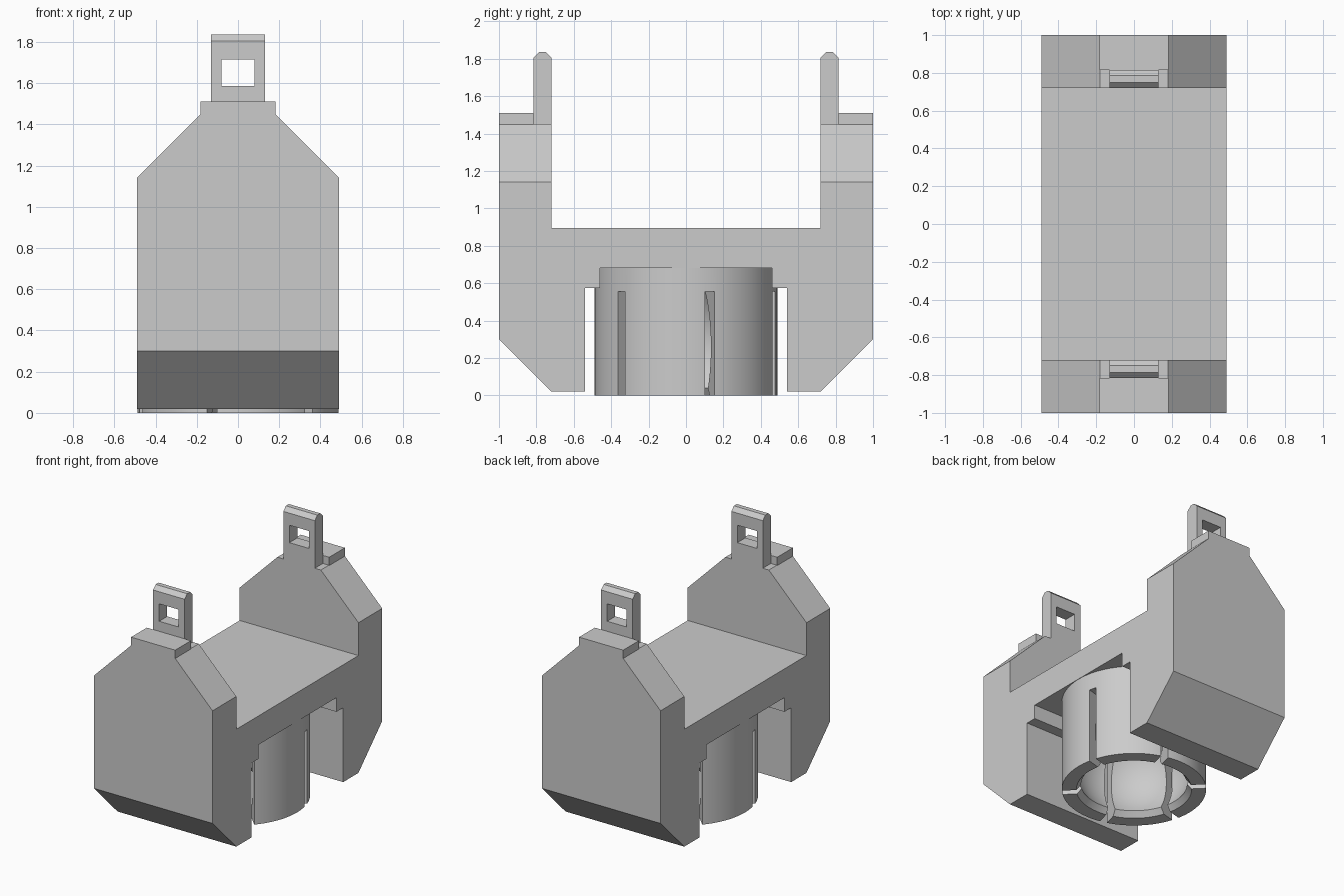
import bpy, bmesh
from math import radians, sin, cos, pi
from mathutils import Matrix, Vector

cube = bpy.data.objects.get("Cube")
if cube:
    bpy.data.objects.remove(cube, do_unlink=True)

grey = bpy.data.materials.new("light grey plastic")
grey.use_nodes = True
grey.diffuse_color = (0.6, 0.6, 0.6, 1)
grey.node_tree.nodes["Principled BSDF"].inputs["Base Color"].default_value = (0.6, 0.6, 0.6, 1)


def finish(name, bm):
    bmesh.ops.recalc_face_normals(bm, faces=bm.faces)
    mesh = bpy.data.meshes.new(name)
    bm.to_mesh(mesh)
    bm.free()
    mesh.materials.append(grey)
    ob = bpy.data.objects.new(name, mesh)
    bpy.context.collection.objects.link(ob)
    return ob


def prism(profile, half_width):
    """Extrude a (y, z) outline across x."""
    bm = bmesh.new()
    face = bm.faces.new([bm.verts.new((-half_width, y, z)) for y, z in profile])
    out = bmesh.ops.extrude_face_region(bm, geom=[face])["geom"]
    verts = [v for v in out if isinstance(v, bmesh.types.BMVert)]
    bmesh.ops.translate(bm, verts=verts, vec=(2 * half_width, 0, 0))
    return bm


def box(name, lo, hi, turn=0):
    lo, hi = Vector(lo), Vector(hi)
    bm = bmesh.new()
    bmesh.ops.create_cube(bm, size=1)
    bmesh.ops.transform(bm, verts=bm.verts, matrix=Matrix.Rotation(turn, 4, 'Z')
                        @ Matrix.Translation((lo + hi) / 2)
                        @ Matrix.Diagonal((*(hi - lo), 1)))
    return finish(name, bm)


def cut(ob, cutters):
    """Subtract the cutters, bake the result and remove them."""
    for c in cutters:
        mod = ob.modifiers.new("cut", 'BOOLEAN')
        mod.operation, mod.solver, mod.object = 'DIFFERENCE', 'EXACT', c
        c.hide_render = True
    graph = bpy.context.evaluated_depsgraph_get()
    mesh = bpy.data.meshes.new_from_object(ob.evaluated_get(graph))
    ob.modifiers.clear()
    ob.data = mesh
    for c in cutters:
        bpy.data.objects.remove(c, do_unlink=True)


# Saddle body: mirrored side outline, with sloped shoulders
W = 0.49
half = [(0.46, 0.68), (0.46, 0.575), (0.54, 0.575), (0.54, 0.02), (0.72, 0.02),
        (1, 0.3), (1, 1.45), (0.72, 1.45), (0.72, 0.895)]
bm = prism(half + [(-y, z) for y, z in reversed(half)], W)
for side in (-1, 1):
    bmesh.ops.bisect_plane(bm, geom=bm.verts[:] + bm.edges[:] + bm.faces[:], dist=1e-5,
                           plane_co=(side * W, 0, 1.14), plane_no=(side, 0, 1),
                           clear_outer=True)
    bmesh.ops.holes_fill(bm, edges=[e for e in bm.edges if e.is_boundary])
finish("saddle_body", bm)

# Top block and pierced latch tab on each tower
for label, s in (("front", -1), ("back", 1)):
    ys = sorted((s * 0.815, s))
    box(label + "_top_block", (-0.182, ys[0], 1.44), (0.182, ys[1], 1.51))
    outline = [(0.72, 1.44), (0.815, 1.44), (0.815, 1.805), (0.785, 1.835),
               (0.75, 1.835), (0.72, 1.805)]
    tab = finish(label + "_latch_tab", prism([(s * y, z) for y, z in outline], 0.13))
    ys = sorted((s * 0.6, s * 0.9))
    cut(tab, [box("window_cutter", (-0.08, ys[0], 1.585), (0.08, ys[1], 1.715))])

# Ball socket: lathed sleeve with a spherical hollow
R, mid = 0.42, 0.26
profile = [(0, 0.7), (0.488, 0.7), (0.488, 0), (0.39, 0)]
start, steps = radians(-31.6), 20
for i in range(steps + 1):
    a = start + (pi / 2 - start) * i / steps
    profile.append((max(R * cos(a), 0), mid + R * sin(a)))
bm = bmesh.new()
ring = [bm.verts.new((r, 0, z)) for r, z in profile]
edges = [bm.edges.new(pair) for pair in zip(ring, ring[1:])]
bmesh.ops.spin(bm, geom=ring + edges, cent=(0, 0, 0), axis=(0, 0, 1),
               angle=2 * pi, steps=72, use_duplicate=False)
bmesh.ops.remove_doubles(bm, verts=bm.verts, dist=1e-4)
socket = finish("ball_socket", bm)

# Six flex slots, cut by three bars across the socket
cut(socket, [box("slot_cutter", (-0.7, -0.026, -0.1), (0.7, 0.026, 0.555), radians(a))
             for a in (15, 75, 135)])
bpy.ops.object.select_all(action='DESELECT')
socket.select_set(True)
bpy.context.view_layer.objects.active = socket
bpy.ops.object.shade_smooth_by_angle(angle=radians(30))
